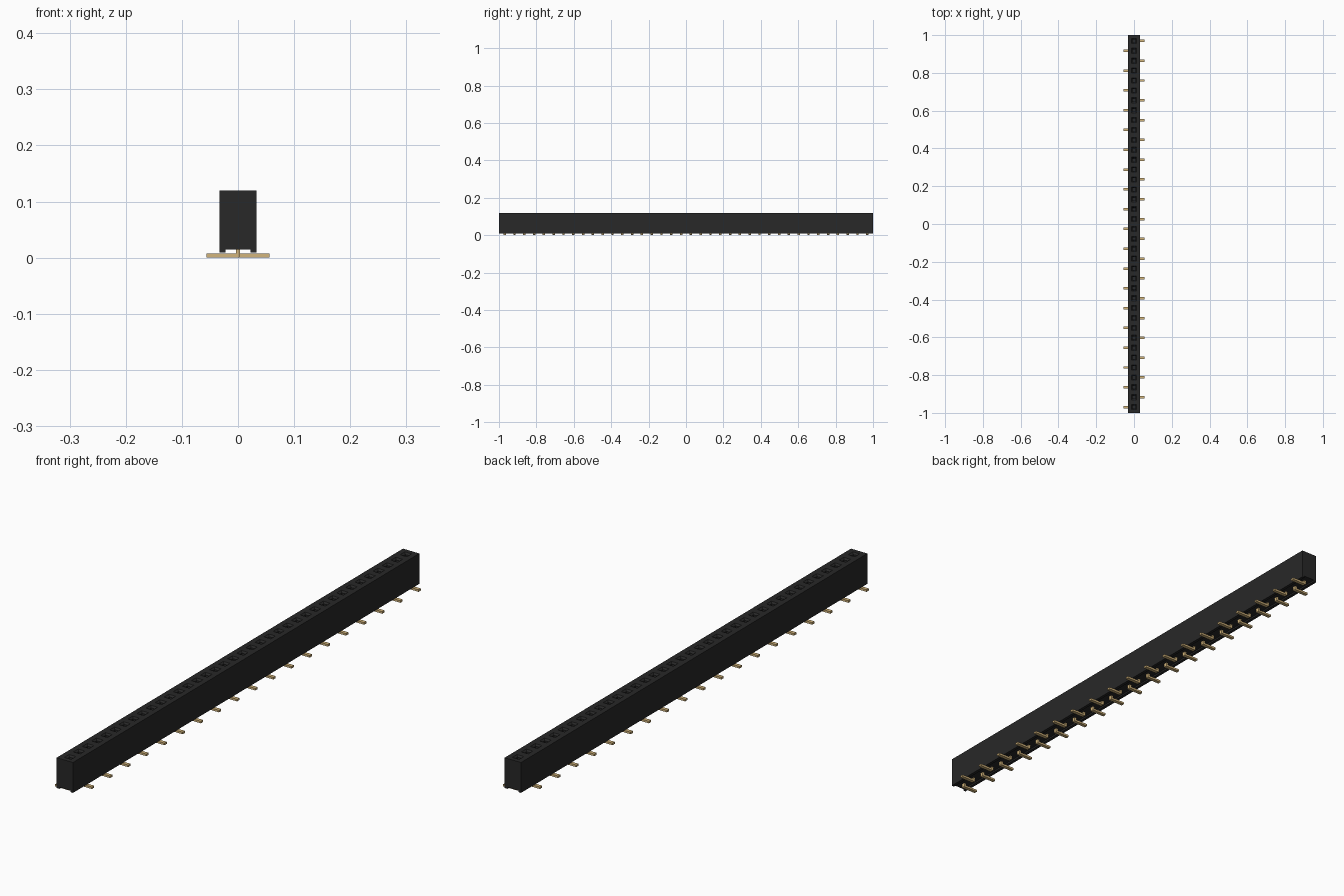
import bpy, bmesh

cube = bpy.data.objects.get("Cube")
if cube:
    bpy.data.objects.remove(cube, do_unlink=True)

COUNT, PITCH = 38, 0.0524
HALF_W, TOP, SOLE, CHANNEL = 0.033, 0.12, 0.009, 0.015


def material(name, rgb, roughness):
    m = bpy.data.materials.new(name)
    m.diffuse_color = (*rgb, 1)
    m.use_nodes = True
    bsdf = m.node_tree.nodes["Principled BSDF"]
    bsdf.inputs["Base Color"].default_value = (*rgb, 1)
    bsdf.inputs["Roughness"].default_value = roughness
    return m


black = material("black plastic", (0.021, 0.021, 0.021), 0.6)
gold = material("gold metal", (0.65, 0.46, 0.2), 0.5)


def finish(name, bm, mat):
    mesh = bpy.data.meshes.new(name)
    bm.to_mesh(mesh)
    bm.free()
    mesh.materials.append(mat)
    ob = bpy.data.objects.new(name, mesh)
    bpy.context.collection.objects.link(ob)
    return ob


def loft(bm, profile, stations):
    """Sweep an x-z profile along y through the given stations."""
    rings = [[bm.verts.new((x, y, z)) for x, z in profile] for y in stations]
    n = len(profile)
    for a, b in zip(rings, rings[1:]):
        for i in range(n):
            j = (i + 1) % n
            bm.faces.new((a[i], a[j], b[j], b[i]))
    bm.faces.new(rings[0])
    bm.faces.new(rings[-1])


# Housing: long block with a channel along its underside
cell = PITCH / 2
profile = [(-HALF_W, SOLE), (-HALF_W, TOP), (-cell, TOP), (cell, TOP),
           (HALF_W, TOP), (HALF_W, SOLE), (0.022, SOLE), (0.022, CHANNEL),
           (-0.022, CHANNEL), (-0.022, SOLE)]
stations = [-1] + [(i - COUNT / 2) * PITCH for i in range(COUNT + 1)] + [1]
bm = bmesh.new()
loft(bm, profile, stations)
bmesh.ops.recalc_face_normals(bm, faces=bm.faces)

# Sockets: square openings with a funnel rim, sunk into the top
sockets = []
for f in bm.faces:
    c = f.calc_center_median()
    if f.normal.z > 0.9 and abs(c.x) < 0.001 and abs(c.y) < COUNT * PITCH / 2:
        sockets.append(f)
for thickness, depth in ((0.0125, 0), (0.006, -0.006), (0.0003, -0.065)):
    bmesh.ops.inset_individual(bm, faces=sockets, thickness=thickness,
                               depth=depth, use_even_offset=True)
finish("housing", bm, black)

# Pins: bent leads whose feet alternate between the two sides
T = 0.004
lead = [(-T, 0.045), (-T, 0.003), (-T + 0.001, 0.001), (-T + 0.003, 0),
        (0.056, 0), (0.056, 0.0075), (T, 0.0075), (T, 0.045)]
meshes = {}
for side, label in ((1, "left"), (-1, "right")):
    bm = bmesh.new()
    loft(bm, [(side * x, z) for x, z in lead], (-0.0065, 0.0065))
    bmesh.ops.recalc_face_normals(bm, faces=bm.faces)
    ob = finish(label + "_pin", bm, gold)
    meshes[side] = ob.data
    bpy.data.objects.remove(ob)

for i in range(COUNT):
    side = -1 if i % 2 == 0 else 1
    name = "left_pin" if side > 0 else "right_pin"
    pin = bpy.data.objects.new(f"{name}_{i // 2 + 1}", meshes[side])
    pin.location.y = (i - (COUNT - 1) / 2) * PITCH
    bpy.context.collection.objects.link(pin)
